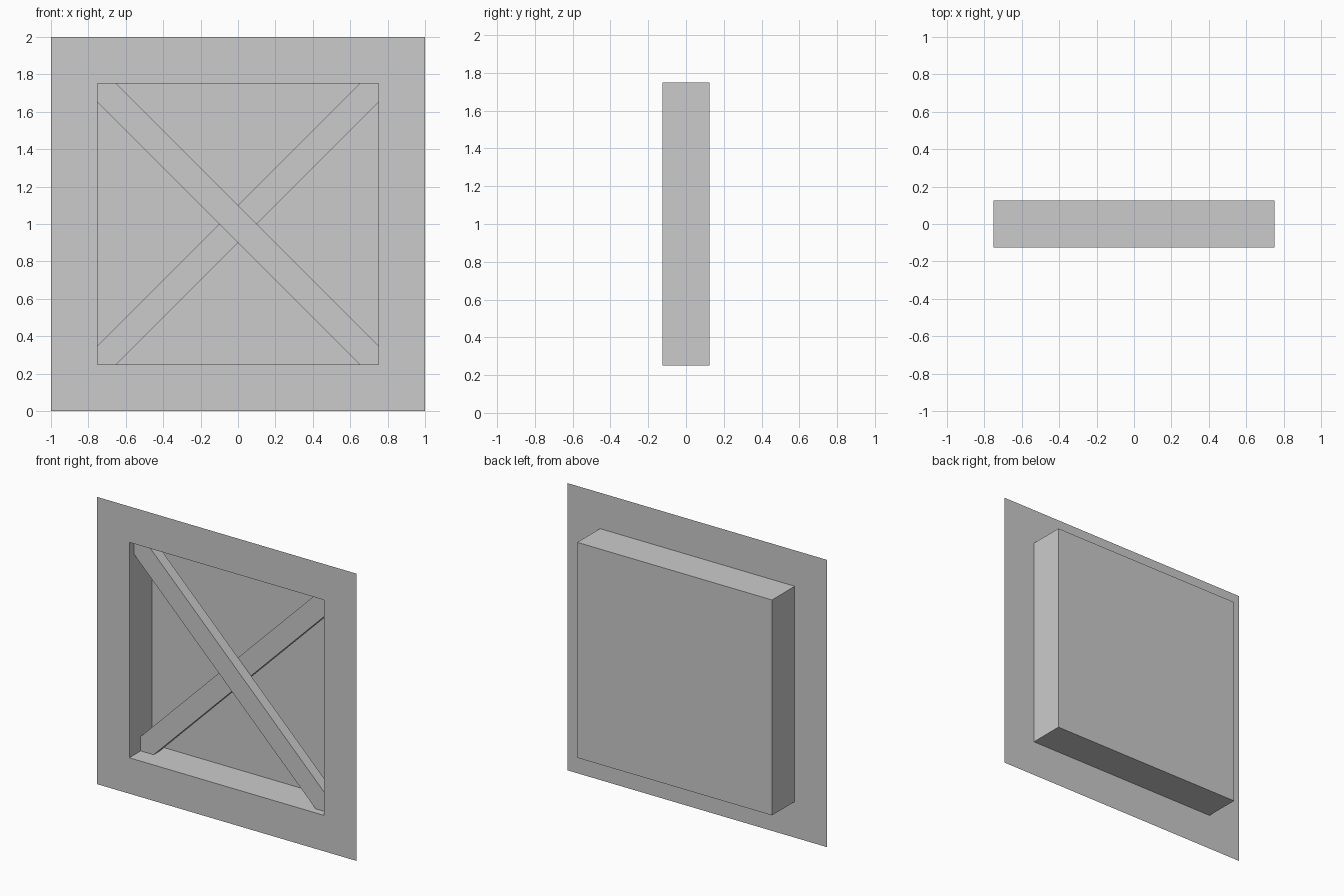
import bpy, bmesh
from mathutils import Vector

if "Cube" in bpy.data.objects:
    bpy.data.objects.remove(bpy.data.objects["Cube"])

HALF, INNER, DEPTH = 1.0, 0.75, 0.125   # sheet half size, recess half size, half depth
CUT = 0.10                              # brace corner offset along the recess edges


def add_object(name, bm):
    mesh = bpy.data.meshes.new(name)
    bm.to_mesh(mesh)
    bm.free()
    obj = bpy.data.objects.new(name, mesh)
    bpy.context.collection.objects.link(obj)
    return obj


# Thin wall sheet with a square recess pushed backwards
bm = bmesh.new()
corners = [(-1, -1), (1, -1), (1, 1), (-1, 1)]
panel = bm.faces.new([bm.verts.new((x * HALF, -DEPTH, 1 + z * HALF)) for x, z in corners])
panel.normal_update()
bmesh.ops.inset_individual(bm, faces=[panel], thickness=HALF - INNER, use_even_offset=True)
ext = bmesh.ops.extrude_discrete_faces(bm, faces=[panel])
bmesh.ops.translate(bm, verts=ext["faces"][0].verts, vec=(0, 2 * DEPTH, 0))
add_object("recessed_wall_panel", bm)


# Diagonal brace: six-sided profile fitted into two opposite recess corners
def brace(name, side, y0, y1):
    a, b = INNER, INNER - CUT
    profile = [(-a, -a), (-b, -a), (a, b), (a, a), (b, a), (-a, -b)]
    bm = bmesh.new()
    face = bm.faces.new([bm.verts.new((x * side, y0, 1 + z)) for x, z in profile])
    ext = bmesh.ops.extrude_face_region(bm, geom=[face])
    moved = [v for v in ext["geom"] if isinstance(v, bmesh.types.BMVert)]
    bmesh.ops.translate(bm, verts=moved, vec=Vector((0, y1 - y0, 0)))
    bmesh.ops.recalc_face_normals(bm, faces=bm.faces)
    add_object(name, bm)


brace("front_diagonal_brace", -1, -0.075, 0.0)
brace("rear_diagonal_brace", 1, 0.0, 0.075)
